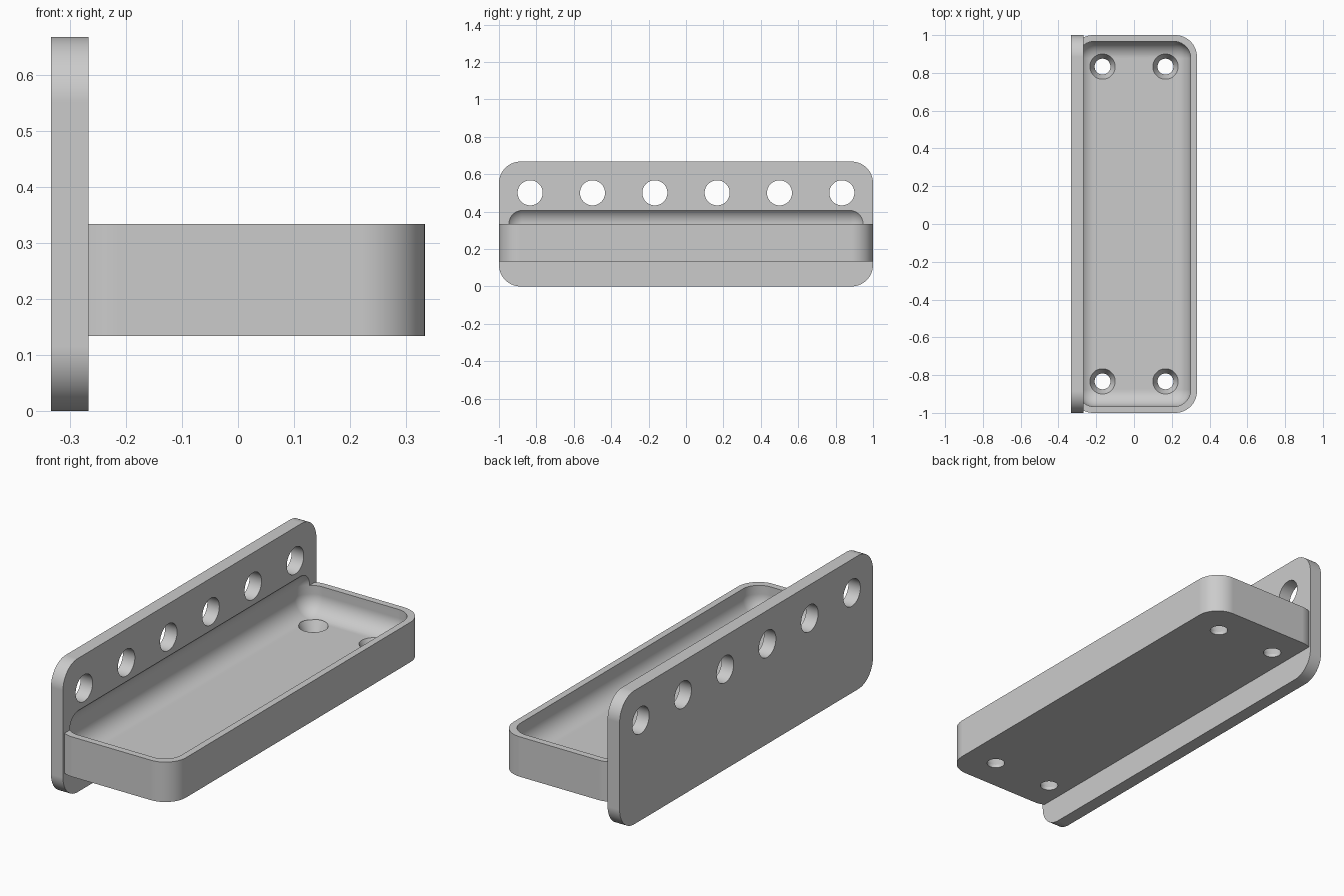
import bpy
import bmesh
from math import cos, sin, pi, radians
from mathutils import Matrix, Vector

cube = bpy.data.objects.get("Cube")
if cube:
    bpy.data.objects.remove(cube, do_unlink=True)

OUTER = 0.115   # corner radius of plate and tray
INNER = 0.09    # fillet radius of the hollow
WALL = 1 / 30   # tray wall thickness
THIRD = 1 / 3

grey = bpy.data.materials.new("light grey")
grey.use_nodes = True
colour = (0.6, 0.6, 0.6, 1)
grey.diffuse_color = colour
grey.node_tree.nodes["Principled BSDF"].inputs["Base Color"].default_value = colour


def make_object(name, bm):
    bmesh.ops.recalc_face_normals(bm, faces=bm.faces)
    mesh = bpy.data.meshes.new(name)
    bm.to_mesh(mesh)
    bm.free()
    mesh.materials.append(grey)
    obj = bpy.data.objects.new(name, mesh)
    bpy.context.collection.objects.link(obj)
    return obj


def rounded_box(name, low, high, radius, axis=None):
    """Box with every edge rounded, or only the edges along one axis."""
    low, high = Vector(low), Vector(high)
    bm = bmesh.new()
    bmesh.ops.create_cube(bm, size=1)
    bmesh.ops.scale(bm, vec=high - low, verts=bm.verts)
    bmesh.ops.translate(bm, vec=(low + high) / 2, verts=bm.verts)
    edges = [e for e in bm.edges if axis is None
             or abs(e.verts[0].co[axis] - e.verts[1].co[axis]) > 0.001]
    bmesh.ops.bevel(bm, geom=edges, offset=radius, segments=14, profile=0.5,
                    affect='EDGES', clamp_overlap=False)
    return make_object(name, bm)


def add_turned(bm, profile, matrix, sides=48):
    """Closed turned solid from (radius, height) pairs."""
    rings = [[bm.verts.new(matrix @ Vector((r * cos(2 * pi * i / sides),
                                            r * sin(2 * pi * i / sides), h)))
              for i in range(sides)] for r, h in profile]
    for a, b in zip(rings, rings[1:]):
        for i in range(sides):
            j = (i + 1) % sides
            bm.faces.new((a[i], a[j], b[j], b[i]))
    bm.faces.new(rings[0][::-1])
    bm.faces.new(rings[-1])


def combine(target, tool, operation):
    mod = target.modifiers.new(tool.name, 'BOOLEAN')
    mod.operation = operation
    mod.solver = 'EXACT'
    mod.object = tool
    bpy.context.view_layer.objects.active = target
    bpy.ops.object.modifier_apply(modifier=mod.name)
    bpy.data.objects.remove(tool, do_unlink=True)


# Upright plate and the tray that grows out of it
bracket = rounded_box("tray_bracket", (-THIRD, -1, 0), (-0.267, 1, 0.667), OUTER, axis=0)
tray = rounded_box("tray", (-0.331, -1, 0.134), (THIRD, 1, THIRD), OUTER, axis=2)
combine(bracket, tray, 'UNION')

# Fully rounded hollow, which also bites slightly into the plate
hollow = rounded_box("hollow", (-0.3, -1 + WALL, 0.2),
                     (0.3, 1 - WALL, 0.426), INNER)
combine(bracket, hollow, 'DIFFERENCE')

# Row of holes through the plate
bm = bmesh.new()
for i in range(6):
    place = Matrix.Translation((-0.3, (i - 2.5) * THIRD, 0.5)) \
        @ Matrix.Rotation(radians(90), 4, 'Y')
    add_turned(bm, [(0.067, -0.1), (0.067, 0.1)], place)
combine(bracket, make_object("plate_holes", bm), 'DIFFERENCE')

# Countersunk screw holes in the tray floor
bm = bmesh.new()
countersink = [(0.042, 0.1), (0.042, 0.15), (0.067, 0.2), (0.067, 0.25)]
for x in (-1, 1):
    for y in (-1, 1):
        add_turned(bm, countersink, Matrix.Translation((x / 6, y * 5 / 6, 0)))
combine(bracket, make_object("screw_holes", bm), 'DIFFERENCE')

# Smooth the fillets, keep the edges crisp
bpy.ops.object.select_all(action='DESELECT')
bracket.select_set(True)
bpy.context.view_layer.objects.active = bracket
bpy.ops.object.shade_smooth_by_angle(angle=radians(25))
weighted = bracket.modifiers.new("flat_face_normals", 'WEIGHTED_NORMAL')
weighted.keep_sharp = True
